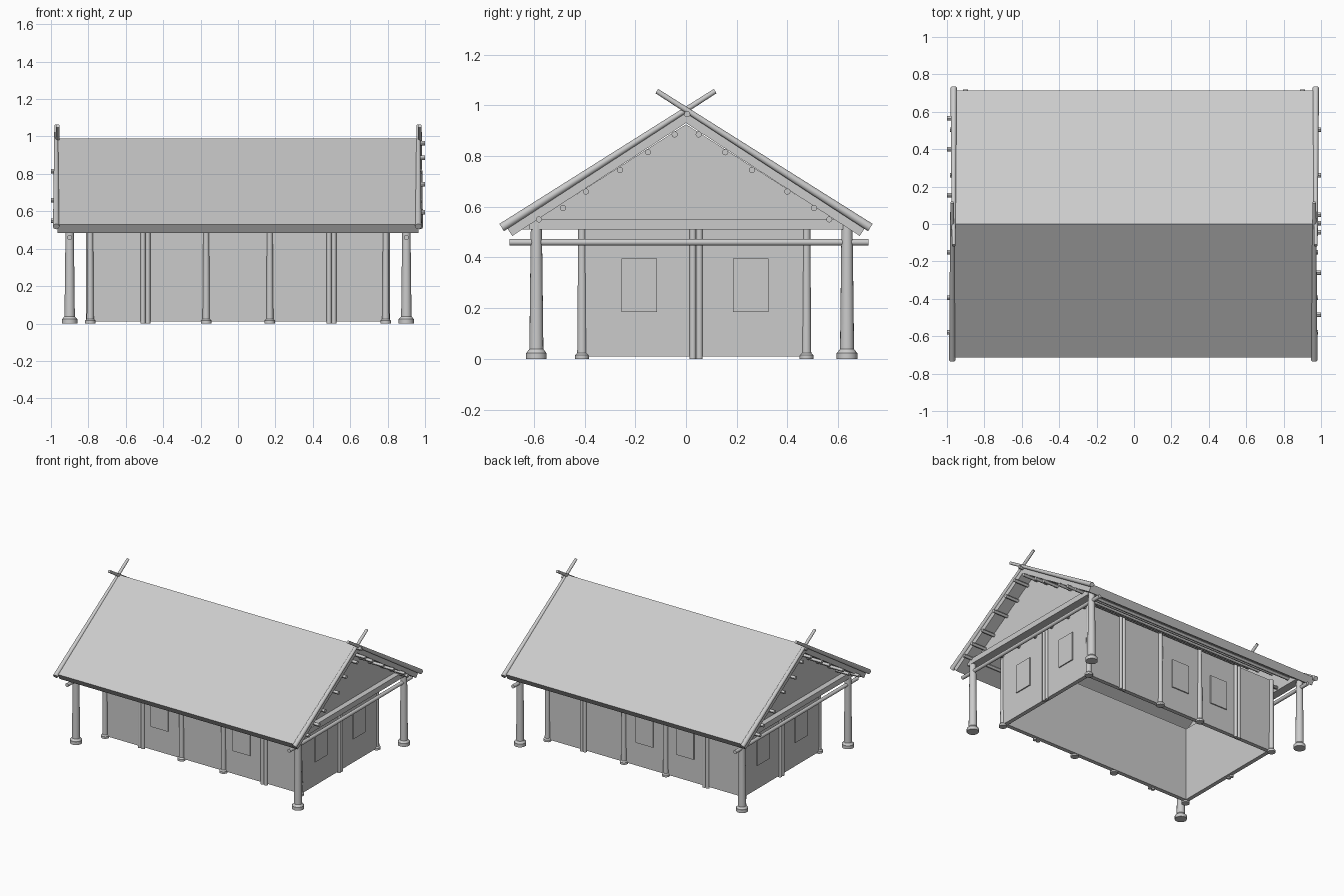
import bpy
from math import atan2
from mathutils import Vector

if "Cube" in bpy.data.objects:
    bpy.data.objects.remove(bpy.data.objects["Cube"])

GREY = (0.6, 0.6, 0.6, 1)
grey = bpy.data.materials.new("plain_grey")
grey.use_nodes = True
grey.diffuse_color = GREY
grey.node_tree.nodes["Principled BSDF"].inputs["Base Color"].default_value = GREY


def pole(name, start, end, r1, r2=None, sides=16):
    """Round, optionally tapered pole between two points."""
    a, b = Vector(start), Vector(end)
    bpy.ops.mesh.primitive_cone_add(
        vertices=sides, radius1=r1, radius2=r1 if r2 is None else r2,
        depth=(b - a).length, location=(a + b) / 2,
        rotation=(b - a).to_track_quat('Z', 'Y').to_euler())
    ob = bpy.context.object
    ob.name = name
    ob.data.materials.append(grey)
    bpy.ops.object.shade_smooth_by_angle()
    return ob


def extrusion(name, profile, x0, x1):
    """Prism made from a (y, z) profile running along x."""
    n = len(profile)
    verts = [(x, y, z) for x in (x0, x1) for y, z in profile]
    faces = [tuple(range(n))[::-1], tuple(range(n, 2 * n))]
    faces += [(i, (i + 1) % n, n + (i + 1) % n, n + i) for i in range(n)]
    me = bpy.data.meshes.new(name)
    me.from_pydata(verts, [], faces)
    me.materials.append(grey)
    ob = bpy.data.objects.new(name, me)
    bpy.context.collection.objects.link(ob)
    return ob


def box(name, x, y, z):
    profile = [(y[0], z[0]), (y[1], z[0]), (y[1], z[1]), (y[0], z[1])]
    return extrusion(name, profile, *x)


def footed_post(name, x, y, top, r, foot):
    """Tapered post standing on a stepped round foot."""
    pole(name, (x, y, 0.01), (x, y, top), r, r * 0.78)
    pole(name + "_foot", (x, y, 0), (x, y, foot * 0.75), r * 1.45)
    pole(name + "_collar", (x, y, foot * 0.75), (x, y, foot * 1.2), r * 1.4, r)


# Walls: hollow, open below
WX, Y0, Y1, TOP, T = 0.8, -0.41, 0.475, 0.55, 0.03
box("front_wall", (-WX, WX), (Y0, Y0 + T), (0.01, TOP))
box("back_wall", (-WX, WX), (Y1 - T, Y1), (0.01, TOP))
for s, side in ((-1, "right"), (1, "left")):
    xs = sorted((s * WX, s * (WX - T)))
    box(side + "_wall", xs, (Y0 + T, Y1 - T), (0.01, TOP))
    # Window shutters on the end walls
    for yc in (-0.185, 0.255):
        box(side + "_shutter", sorted((s * WX, s * (WX + 0.008))),
            (yc - 0.07, yc + 0.07), (0.185, 0.395))

# Window shutters on the long walls
for xc in (-0.345, 0.32):
    box("front_shutter", (xc - 0.07, xc + 0.07), (Y0 - 0.008, Y0), (0.18, 0.39))
for xc in (-0.33, 0.0):
    box("back_shutter", (xc - 0.07, xc + 0.07), (Y1, Y1 + 0.008), (0.18, 0.39))

# Wall posts, with paired thin poles between the footed ones
for y in (Y0, Y1):
    for x in (-0.79, -0.17, 0.17, 0.79):
        footed_post("wall_post", x, y, TOP, 0.019, 0.02)
    for x in (-0.495, 0.5):
        for d in (-0.013, 0.013):
            pole("paired_post", (x + d, y, 0), (x + d, y, TOP), 0.013)
for x in (-WX, WX):
    for d in (-0.013, 0.013):
        pole("end_paired_post", (x, 0.04 + d, 0), (x, 0.04 + d, TOP), 0.013)

# Corner porch posts, tie poles, gable beams and gables
for s in (-1, 1):
    x = s * 0.9
    for y in (-0.59, 0.635):
        footed_post("porch_post", x, y, 0.53, 0.028, 0.032)
    pole("tie_pole", (x, -0.695, 0.46), (x, 0.72, 0.46), 0.013)
    box("gable_beam", (x - 0.02, x + 0.02), (-0.62, 0.62), (0.51, 0.55))
    gx = s * 0.87
    extrusion("gable", [(-0.65, 0.51), (0.65, 0.51), (0, 0.925)],
              gx - 0.01, gx + 0.01)
    # Short joists between wall and gable beam
    for i in range(6):
        y = -0.4 + i * 0.17
        pole("joist", (s * 0.78, y, 0.53), (s * 0.9, y, 0.53), 0.012, sides=10)

# Roof
extrusion("roof", [(-0.715, 0.53), (-0.685, 0.485), (0, 0.93),
                   (0.685, 0.485), (0.715, 0.53), (0, 0.988)], -0.965, 0.965)

# Crossed barge poles over each gable edge
for s in (-1, 1):
    for d in (-1, 1):
        x = s * 0.968 + d * 0.004
        pole("barge_pole", (x, d * 0.727, 0.518), (x, -d * 0.115, 1.056),
             0.017, 0.01)

# Purlins with ends showing under the roof
purlins = [(-0.045, 0.885), (-0.15, 0.815), (-0.26, 0.745), (-0.395, 0.66),
           (-0.485, 0.595), (-0.58, 0.55), (0.05, 0.885), (0.155, 0.815),
           (0.26, 0.745), (0.4, 0.66), (0.505, 0.595), (0.565, 0.55),
           (0.005, 0.965)]
for i, (y, z) in enumerate(purlins):
    left, right = (1.0, 0.985) if i % 2 == 0 else (0.985, 1.0)
    pole("purlin", (-right, y, z), (left, y, z), 0.012, sides=12)
